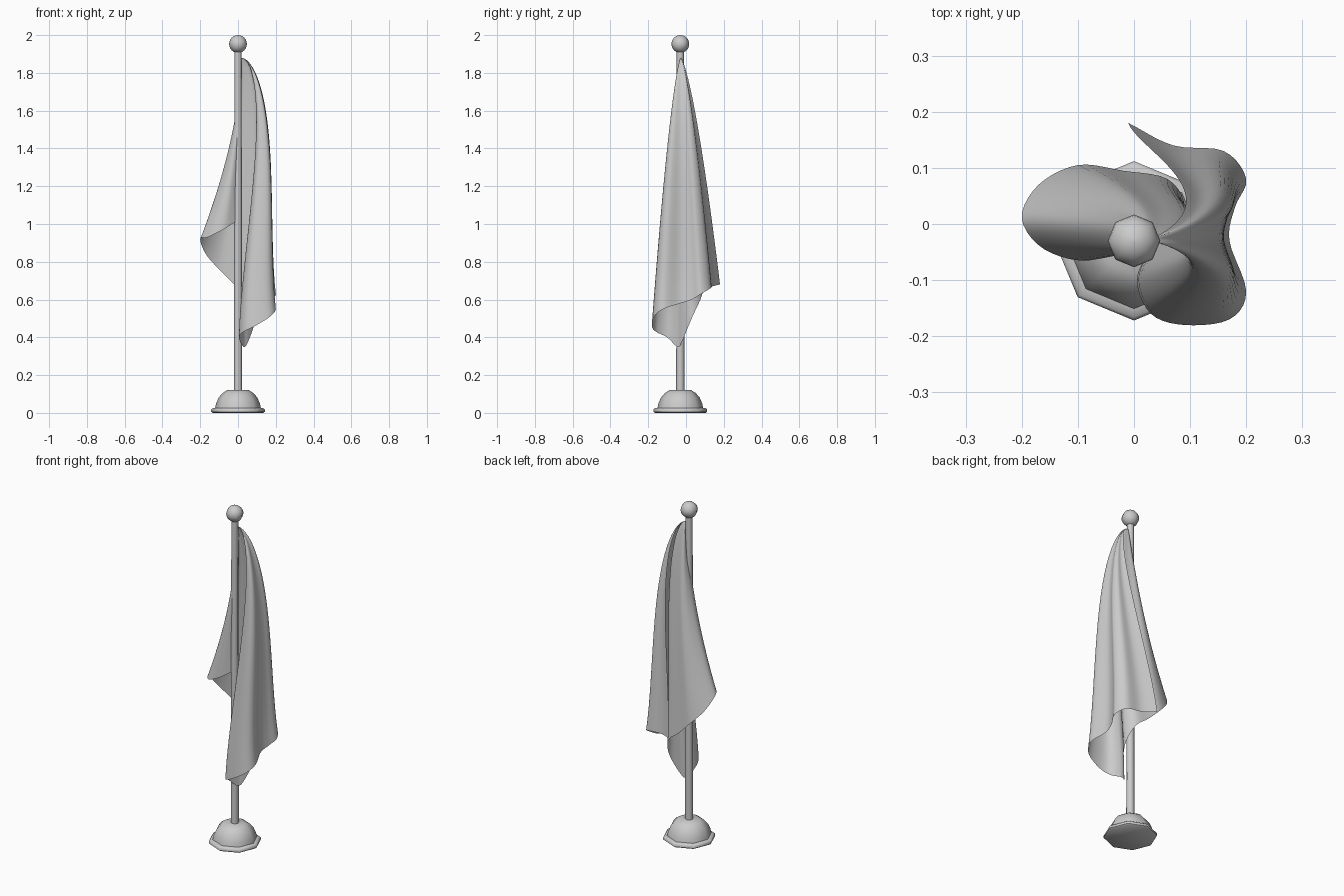
import bpy, math
from mathutils import Vector

if "Cube" in bpy.data.objects:
    bpy.data.objects.remove(bpy.data.objects["Cube"])

PX, PY = 0.0, -0.03          # pole axis


def make(name, verts, faces, angle=50):
    me = bpy.data.meshes.new(name)
    me.from_pydata(verts, [], faces)
    ob = bpy.data.objects.new(name, me)
    bpy.context.collection.objects.link(ob)
    bpy.ops.object.select_all(action='DESELECT')
    ob.select_set(True)
    bpy.context.view_layer.objects.active = ob
    bpy.ops.object.shade_smooth_by_angle(angle=math.radians(angle))
    return ob


def lathe(name, profile, n=8, angle=50):
    """Revolve (radius, z) points about the pole axis, with capped ends."""
    verts = [(PX + r * math.cos(2 * math.pi * k / n),
              PY + r * math.sin(2 * math.pi * k / n), z)
             for r, z in profile for k in range(n)]
    faces = [(i * n + k, i * n + (k + 1) % n, (i + 1) * n + (k + 1) % n, (i + 1) * n + k)
             for i in range(len(profile) - 1) for k in range(n)]
    faces.append(tuple(reversed(range(n))))
    faces.append(tuple(range(len(verts) - n, len(verts))))
    return make(name, verts, faces, angle)


# Octagonal stepped base, pole and ball finial
lathe("base", [(0.134, 0), (0.142, 0.006), (0.142, 0.018), (0.136, 0.024), (0.121, 0.027),
               (0.116, 0.05), (0.103, 0.08), (0.082, 0.105), (0.058, 0.12)])
lathe("pole", [(0.022, 0.11), (0.019, 1.92)])
R = 0.047
lathe("finial", [(max(R * math.sin(a), 0.001), 1.953 - R * math.cos(a))
                 for a in (math.pi * i / 12 for i in range(13))], 8, 60)

# Lower border of the hanging flag: x, y, z, outward bulge weight
HEM = [(0.0, -0.03, 1.02, 0), (-0.08, -0.065, 0.97, 0), (-0.16, -0.045, 0.93, 0),
       (-0.2, 0.01, 0.92, 0), (-0.17, 0.07, 0.84, 0), (-0.10, 0.105, 0.76, 0.15),
       (-0.02, 0.095, 0.68, 0.4), (0.06, 0.08, 0.61, 0.7), (0.09, 0.03, 0.5, 0.9),
       (0.055, -0.02, 0.38, 1), (0.03, -0.045, 0.35, 1), (0.005, -0.1, 0.4, 1),
       (0.03, -0.16, 0.43, 1), (0.09, -0.18, 0.46, 1), (0.17, -0.17, 0.51, 1),
       (0.2, -0.12, 0.55, 1), (0.17, -0.03, 0.58, 1), (0.18, 0.03, 0.6, 1),
       (0.2, 0.08, 0.63, 1), (0.16, 0.13, 0.66, 1), (0.07, 0.14, 0.67, 1),
       (-0.01, 0.18, 0.68, 1)]


def spline(points, steps):
    """Catmull-Rom curve through the points."""
    p = [Vector(q) for q in points]
    p = [2 * p[0] - p[1]] + p + [2 * p[-1] - p[-2]]
    out = []
    for i in range(1, len(p) - 2):
        a, b, c, d = p[i - 1:i + 3]
        for s in range(steps):
            t = s / steps
            out.append(0.5 * (2 * b + (c - a) * t + (2 * a - 5 * b + 4 * c - d) * t * t
                              + (3 * b - a - 3 * c + d) * t ** 3))
    out.append(p[-2])
    return out


# Flag: folds fan out from the top corner at the pole down to the hem
hem = spline(HEM, 5)
rows, cols = 30, len(hem)
AX, AY, AZ = 0.018, -0.028, 1.88
verts = []
for j in range(rows + 1):
    t = 0.0005 + 0.9995 * (j / rows) ** 1.6
    for bx, by, bz, w in hem:
        w = min(max(w, 0), 1)
        bulge = 0.26 * w * t ** 0.5 * (1 - t) ** 1.6
        verts.append((AX + (bx - AX) * t ** (1.7 - 0.8 * w) + bulge,
                      AY + (by - AY) * t ** 0.7,
                      AZ + (bz - AZ) * t))
faces = [(j * cols + i, (j + 1) * cols + i, (j + 1) * cols + i + 1, j * cols + i + 1)
         for j in range(rows) for i in range(cols - 1)]
make("flag", verts, faces, 180)
